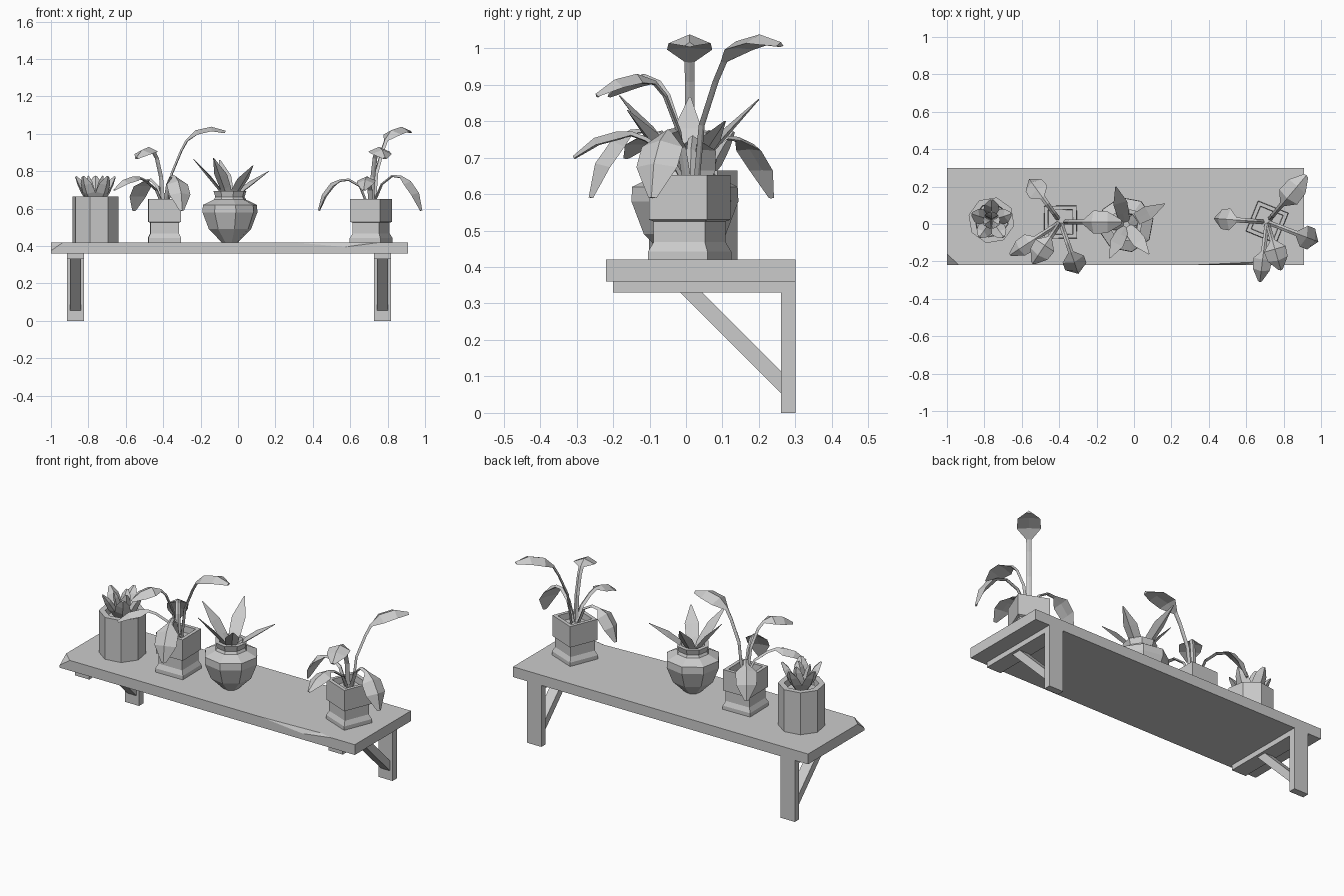
import bpy, bmesh
from math import sin, cos, pi, radians, sqrt
from mathutils import Vector

if "Cube" in bpy.data.objects:
    bpy.data.objects.remove(bpy.data.objects["Cube"])


def finish(bm, name):
    bmesh.ops.recalc_face_normals(bm, faces=bm.faces)
    me = bpy.data.meshes.new(name)
    bm.to_mesh(me)
    bm.free()
    ob = bpy.data.objects.new(name, me)
    bpy.context.collection.objects.link(ob)
    return ob


def from_faces(name, verts, faces):
    bm = bmesh.new()
    vs = [bm.verts.new(v) for v in verts]
    for f in faces:
        bm.faces.new([vs[i] for i in f])
    return finish(bm, name)


def prism_x(name, outline, x0, x1):
    """Extrude a (y, z) outline along x."""
    n = len(outline)
    verts = [(x, y, z) for x in (x0, x1) for y, z in outline]
    faces = [list(range(n)), list(range(n, 2 * n))]
    faces += [(i, (i + 1) % n, (i + 1) % n + n, i + n) for i in range(n)]
    return from_faces(name, verts, faces)


def lathe(name, profile, sides, centre, turn):
    """Sweep an (r, z) profile round z with few sides and cap both ends."""
    bm = bmesh.new()
    rings = []
    for r, z in profile:
        angles = [radians(turn) + 2 * pi * i / sides for i in range(sides)]
        rings.append([bm.verts.new((centre[0] + r * cos(a), centre[1] + r * sin(a), z)) for a in angles])
    for a, b in zip(rings, rings[1:]):
        for i in range(sides):
            j = (i + 1) % sides
            bm.faces.new((a[i], a[j], b[j], b[i]))
    bm.faces.new(rings[0])
    bm.faces.new(rings[-1])
    return finish(bm, name)


def add_leaf(bm, centre, az, path, thick, fold):
    """Loft a diamond section along (r, z, half width) points in one direction."""
    a = radians(az)
    out, side, up = Vector((cos(a), sin(a), 0)), Vector((-sin(a), cos(a), 0)), Vector((0, 0, 1))
    base = Vector((centre[0], centre[1], 0))
    pts = [base + out * r + up * z for r, z, w in path]
    rings = []
    for i, (r, z, w) in enumerate(path):
        t = (pts[min(i + 1, len(pts) - 1)] - pts[max(i - 1, 0)]).normalized()
        n = side.cross(t) * -1
        h = min(thick, w) * .5
        drop = n * (w * fold)
        rings.append([bm.verts.new(v) for v in (pts[i] + side * w - drop, pts[i] + n * h,
                                                pts[i] - side * w - drop, pts[i] - n * h)])
    for p, q in zip(rings, rings[1:]):
        for i in range(4):
            j = (i + 1) % 4
            bm.faces.new((p[i], p[j], q[j], q[i]))
    bm.faces.new(rings[0])
    bm.faces.new(rings[-1])


# shelf board with a broken corner and a chipped front edge
Y0, Y1, ZB, ZT = -.22, .30, .36, .42
from_faces("shelf_board", [
    (-1, Y0, ZB), (.91, Y0, ZB), (.91, Y1, ZB), (-1, Y1, ZB),
    (.91, Y0, ZT), (.91, Y1, ZT), (-1, Y1, ZT),
    (-1, -.16, ZT), (-.935, Y0, ZT), (-1, Y0, .375),
    (.30, Y0, ZT), (.57, Y0, .395), (.76, Y0, ZT), (.68, -.202, ZT)],
    [(0, 3, 2, 1), (1, 2, 5, 4), (2, 3, 6, 5), (0, 9, 7, 6, 3), (7, 9, 8),
     (0, 1, 4, 12, 11, 10, 8, 9), (10, 11, 13), (11, 12, 13),
     (7, 8, 10, 13, 12, 4, 5, 6)])

# brackets
for tag, x in (("left", -.869), ("right", .772)):
    prism_x(f"{tag}_bracket", [(.30, 0), (.30, .36), (-.20, .36), (-.20, .33), (.26, .33), (.26, 0)],
            x - .046, x + .046)
    prism_x(f"{tag}_brace", [(-.015, .33), (.045, .33), (.26, .115), (.26, .055)], x - .03, x + .03)

# octagonal pot with a chunky succulent
c1 = (-.762, .02)
lathe("octagonal_pot", [(.125, .42), (.125, .665), (.092, .665), (.088, .625)], 8, c1, -13)
bm = bmesh.new()
for i in range(5):
    add_leaf(bm, c1, 18 + 72 * i, [(.015, .62, .025), (.06, .69, .042), (.085, .735, .036), (.11, .772, .01)], .045, .0)
for i in range(3):
    add_leaf(bm, c1, 90 + 120 * i, [(.01, .62, .02), (.025, .70, .036), (.036, .745, .028), (.045, .775, .008)], .04, .0)
finish(bm, "succulent")

# round vase with a spiky plant
c3 = (-.043, -.003)
lathe("round_vase", [(.045, .42), (.115, .49), (.15, .58), (.148, .62), (.088, .648), (.08, .662),
                     (.09, .695), (.066, .695), (.06, .655)], 8, c3, 12)
bm = bmesh.new()
for az, tip_r, tip_z in ((105, .21, .86), (28, .235, .80), (-52, .20, .83), (-116, .20, .87), (176, .195, .865)):
    path = [(.01, .64, .022)]
    path += [(.02 + (tip_r - .02) * t, .65 + (tip_z - .65) * (t ** .9), w)
             for t, w in ((.25, .034), (.55, .038), (1, .003))]
    add_leaf(bm, c3, az, path, .014, -.2)
finish(bm, "spiky_plant")

# two square pots holding the same leafy plant, turned differently
S, L = .013, .014
leaves = [
    (0, [(.02, .62, S), (.04, .79, S), (.09, .91, S), (.12, .965, L), (.17, 1.01, .062), (.25, 1.028, .058), (.325, 1.01, .014)]),
    (-124, [(.01, .62, S), (.03, .77, S), (.07, .87, S), (.10, .905, L), (.15, .92, .06), (.21, .905, .055), (.265, .87, .012)]),
    (-147, [(.01, .62, S), (.05, .70, S), (.12, .75, S), (.16, .765, L), (.20, .762, .05), (.26, .745, .046), (.32, .70, .01)]),
    (126, [(.02, .62, S), (.06, .72, S), (.12, .755, S), (.165, .75, L), (.21, .73, .058), (.255, .67, .054), (.28, .59, .012)]),
    (-71, [(.01, .62, S), (.06, .73, S), (.12, .775, S), (.17, .77, L), (.22, .74, .06), (.265, .68, .06), (.287, .59, .012)]),
]
square = [(.088, .42), (.088, .442), (.076, .468), (.076, .525), (.086, .53), (.086, .652), (.066, .652), (.064, .615)]
for tag, c, pot_turn, turn in (("left", (-.393, .01), 1, 0), ("right", (.712, .01), -22, 50)):
    lathe(f"{tag}_square_pot", [(r * sqrt(2), z) for r, z in square], 4, c, 45 + pot_turn)
    bm = bmesh.new()
    for az, path in leaves:
        add_leaf(bm, c, az + turn, path, .02, .25)
    finish(bm, f"{tag}_leafy_plant")
